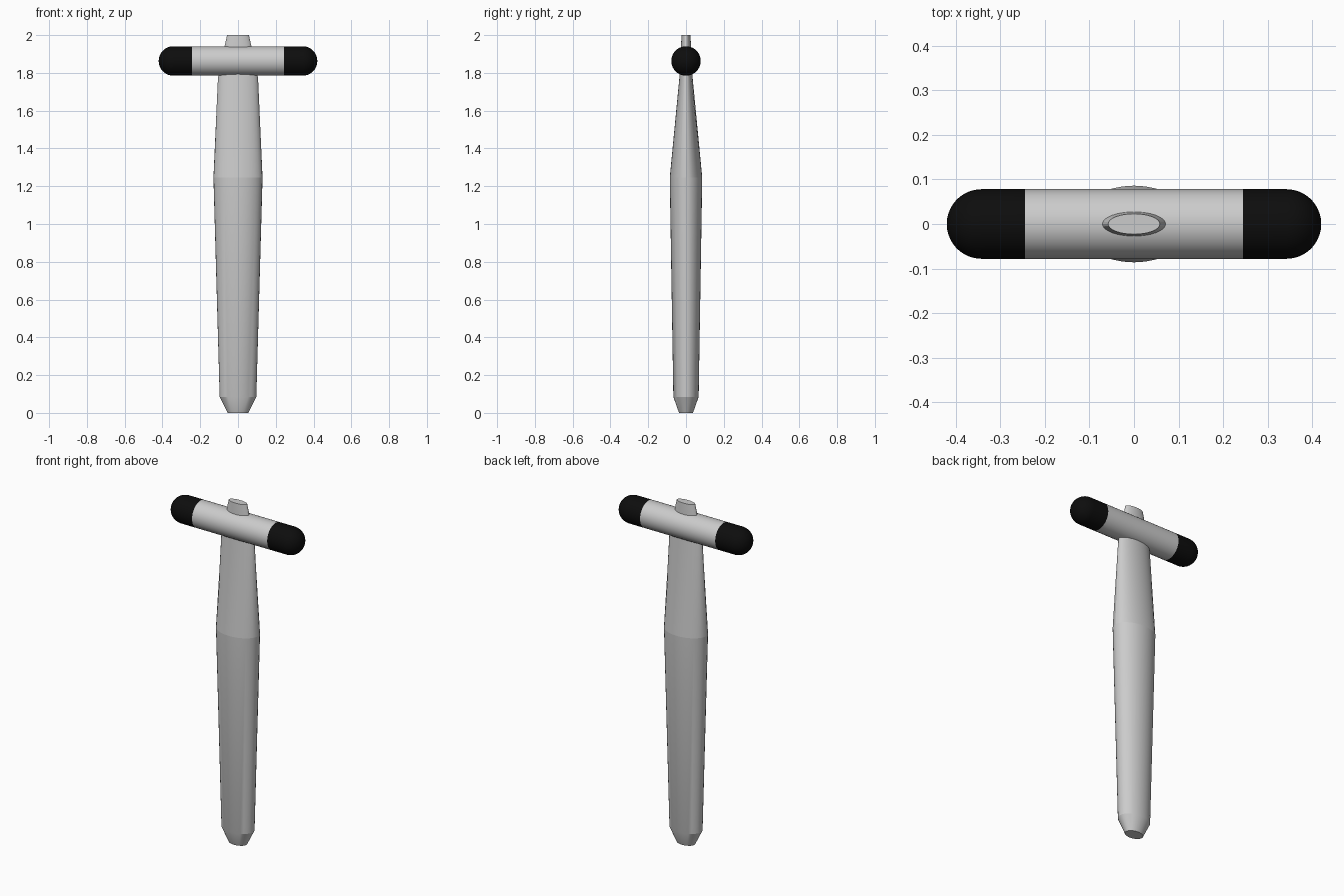
import bpy
import bmesh
import math
from mathutils import Matrix

if "Cube" in bpy.data.objects:
    bpy.data.objects.remove(bpy.data.objects["Cube"])

SIDES = 32
HEAD_Z = 1.863
HEAD_R = 0.078


def loft(name, sections, matrix=Matrix(), material=None):
    """Skin elliptical sections (height, radius_x, radius_y) and cap the ends."""
    bm = bmesh.new()
    rings = []
    for h, rx, ry in sections:
        angles = [2 * math.pi * i / SIDES for i in range(SIDES)]
        rings.append([bm.verts.new((rx * math.cos(a), ry * math.sin(a), h)) for a in angles])
    for low, high in zip(rings, rings[1:]):
        for i in range(SIDES):
            j = (i + 1) % SIDES
            bm.faces.new((low[i], low[j], high[j], high[i]))
    bm.faces.new(rings[0][::-1])
    bm.faces.new(rings[-1])
    bm.transform(matrix)
    bmesh.ops.recalc_face_normals(bm, faces=bm.faces)
    mesh = bpy.data.meshes.new(name)
    bm.to_mesh(mesh)
    bm.free()
    obj = bpy.data.objects.new(name, mesh)
    bpy.context.collection.objects.link(obj)
    if material:
        mesh.materials.append(material)
    bpy.ops.object.select_all(action='DESELECT')
    obj.select_set(True)
    bpy.context.view_layer.objects.active = obj
    bpy.ops.object.shade_smooth_by_angle(angle=math.radians(20))
    return obj


rubber = bpy.data.materials.new("black_rubber")
rubber.diffuse_color = (0.004, 0.004, 0.004, 1)
rubber.use_nodes = True
rubber.node_tree.nodes["Principled BSDF"].inputs["Base Color"].default_value = rubber.diffuse_color

# Handle: oval grip with a tapered foot
loft("handle_grip", [(0, 0.055, 0.037), (0.085, 0.097, 0.067), (1.245, 0.13, 0.086)])

# Neck: flattens towards the head and pokes out above it
loft("handle_neck", [(1.245, 0.13, 0.086), (1.775, 0.106, 0.035), (1.80, 0.100, 0.033),
                     (1.94, 0.071, 0.027), (2.0, 0.058, 0.023)])

# Head: round metal bar along x
lay_down = Matrix.Translation((0, 0, HEAD_Z)) @ Matrix.Rotation(math.pi / 2, 4, 'Y')
loft("head_bar", [(-0.244, HEAD_R, HEAD_R), (0.244, HEAD_R, HEAD_R)], lay_down)

# Rounded rubber tips on both ends
tip = [(0.244, HEAD_R, HEAD_R)]
for k in range(12):
    a = math.radians(88) * k / 11
    r = HEAD_R * math.cos(a)
    tip.append((0.342 + HEAD_R * math.sin(a), r, r))
for side, sign in (("right", 1), ("left", -1)):
    turn = Matrix.Translation((0, 0, HEAD_Z)) @ Matrix.Rotation(sign * math.pi / 2, 4, 'Y')
    loft("rubber_tip_" + side, tip, turn, rubber)
